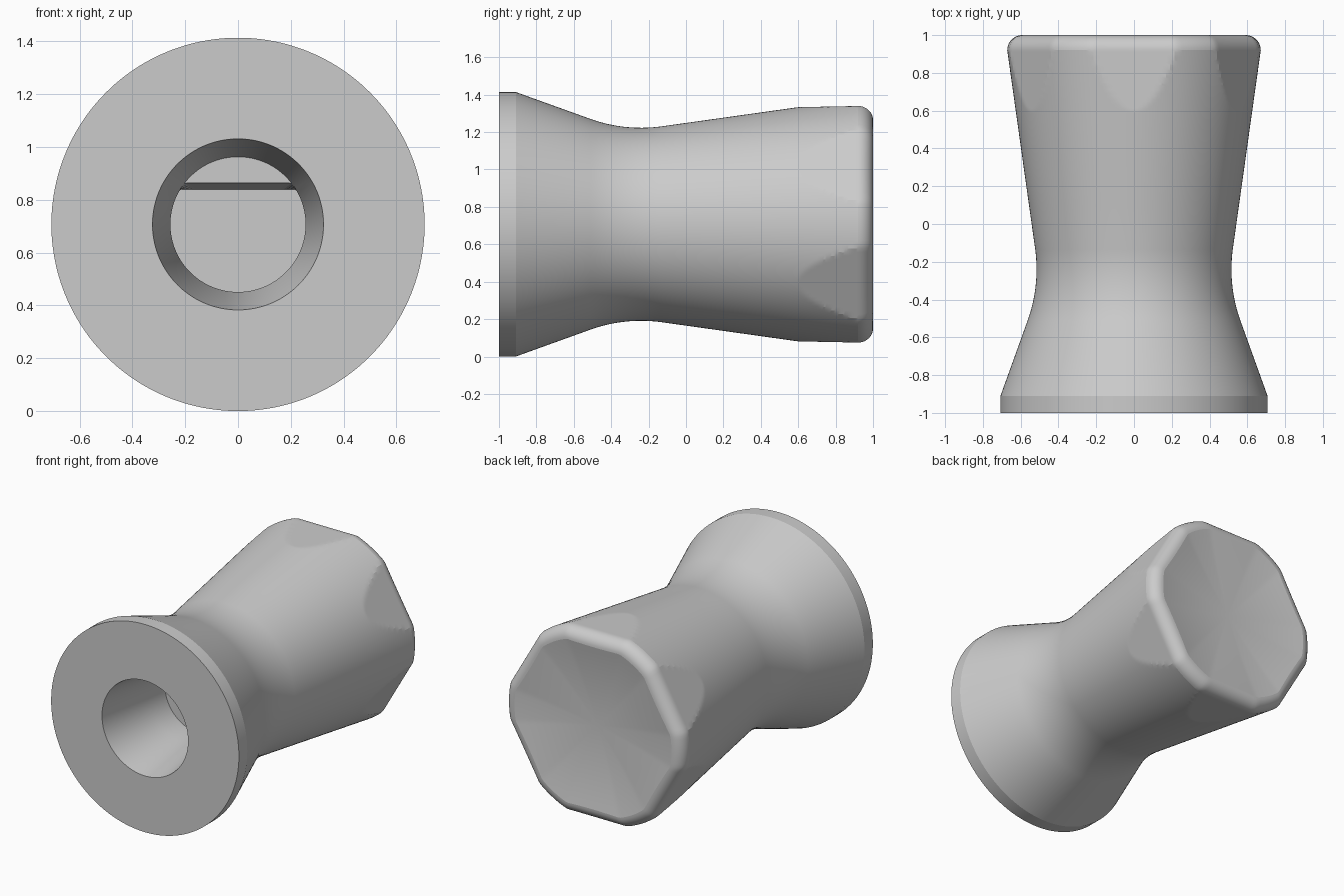
import bpy
import bmesh
from math import sin, cos, pi, radians, atan2

if "Cube" in bpy.data.objects:
    bpy.data.objects.remove(bpy.data.objects["Cube"], do_unlink=True)

SIDES = 192
AXIS_Z = 0.707
WAIST_Y, WAIST_R, ARC = -0.24, 0.516, 0.8
SLOPE_FRONT, SLOPE_BACK = radians(19.8), radians(8)
FILLET = 0.08


def body_radius(y):
    """Flared foot, round waist and straight tapering grip."""
    if y <= -0.91:
        return 0.707
    d = y - WAIST_Y
    slope = SLOPE_FRONT if d < 0 else SLOPE_BACK
    reach = ARC * sin(slope)
    if abs(d) < reach:
        return WAIST_R + ARC - (ARC**2 - d**2) ** 0.5
    rise = (abs(d) - reach) * sin(slope) / cos(slope)
    return min(0.707, WAIST_R + ARC * (1 - cos(slope)) + rise)


def grip_radius(y, a):
    """Six finger flats around the back end."""
    r = body_radius(y)
    if y < 0.55:
        return r
    off = (a + radians(30)) % radians(60) - radians(30)
    flat = 0.626 + 0.02 * (y - 0.6)
    return min(r, flat / cos(off - 0) if abs(off) < radians(30) else r)


def d_radius(r, height, a):
    """Circle cut by one flat across the top."""
    return min(r, height / sin(a)) if sin(a) > 0.01 else r


bm = bmesh.new()


def ring(y, radius):
    angles = [radians(30) + 2 * pi * i / SIDES for i in range(SIDES)]
    return [bm.verts.new((radius(a) * cos(a), y, AXIS_Z + radius(a) * sin(a)))
            for a in angles]


rings = []

# Socket, from its floor out to the front face
rings.append(ring(-0.42, lambda a: d_radius(0.256, 0.133, a)))
rings.append(ring(-0.58, lambda a: d_radius(0.256, 0.157, a)))
rings.append(ring(-0.58, lambda a: 0.256))
rings.append(ring(-1, lambda a: 0.324))

# Outer body
ys = [-1, -0.91]
ys += [-0.51 + 0.025 * i for i in range(16)]
ys += [0.1, 0.35, 0.55]
ys += [0.57 + 0.01 * i for i in range(36)]
for y in ys:
    rings.append(ring(y, lambda a: grip_radius(y, a - radians(30))))

# Rounded rim
for i in range(1, 11):
    t = pi / 2 * i / 10
    inset = FILLET * (1 - cos(t))
    rings.append(ring(1 - FILLET + FILLET * sin(t),
                      lambda a: grip_radius(0.92, a - radians(30)) - inset))

# Shallow dished end
DISH = 0.05
for i in range(1, 12):
    s = 1 - i / 12
    rings.append(ring(1 - DISH * (1 - s * s),
                      lambda a: s * (grip_radius(0.92, a - radians(30)) - FILLET)))

for low, high in zip(rings, rings[1:]):
    for i in range(SIDES):
        j = (i + 1) % SIDES
        bm.faces.new((low[i], low[j], high[j], high[i]))
bm.faces.new(rings[0])
tip = bm.verts.new((0, 1 - DISH, AXIS_Z))
for i in range(SIDES):
    bm.faces.new((rings[-1][i], rings[-1][(i + 1) % SIDES], tip))

bmesh.ops.remove_doubles(bm, verts=bm.verts, dist=0.0001)
bmesh.ops.recalc_face_normals(bm, faces=bm.faces)

mesh = bpy.data.meshes.new("knob")
bm.to_mesh(mesh)
bm.free()
knob = bpy.data.objects.new("knob", mesh)
bpy.context.collection.objects.link(knob)

# Plain grey material
grey = bpy.data.materials.new("light grey")
grey.use_nodes = True
colour = (0.6, 0.6, 0.6, 1)
grey.diffuse_color = colour
grey.node_tree.nodes["Principled BSDF"].inputs["Base Color"].default_value = colour
mesh.materials.append(grey)

bpy.context.view_layer.objects.active = knob
knob.select_set(True)
bpy.ops.object.shade_smooth_by_angle(angle=radians(12))
